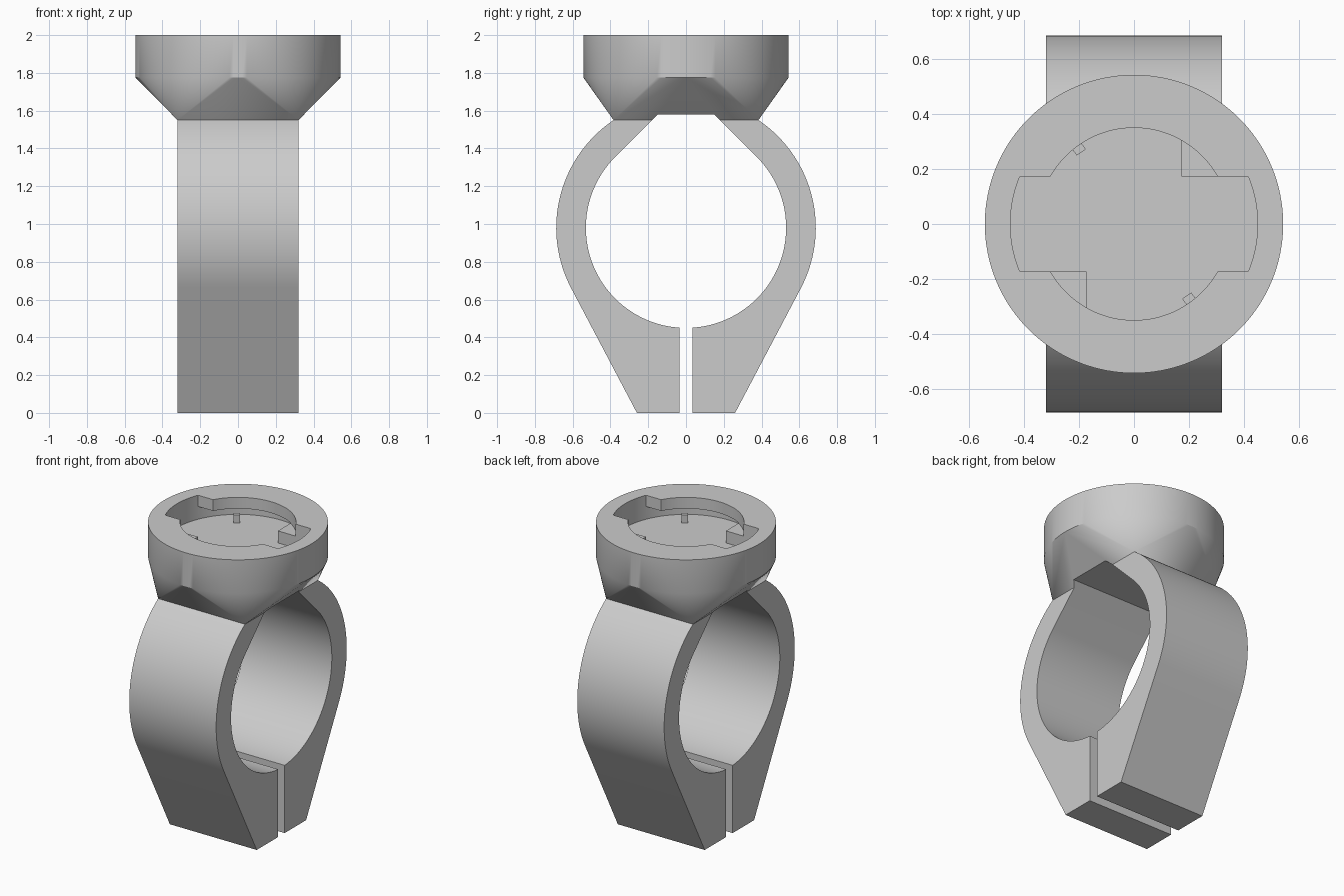
import bpy, bmesh
from math import sin, cos, asin, acos, sqrt, radians, degrees, pi

cube = bpy.data.objects.get("Cube")
if cube:
    bpy.data.objects.remove(cube, do_unlink=True)

grey = bpy.data.materials.new("matte grey")
grey.use_nodes = True
COLOUR = (0.6, 0.6, 0.6, 1)
grey.diffuse_color = COLOUR
grey.node_tree.nodes["Principled BSDF"].inputs["Base Color"].default_value = COLOUR


def arc(radius, start, end, steps, centre=(0, 0)):
    """Points on an arc, angles in degrees."""
    angles = [radians(start + (end - start) * i / steps) for i in range(steps + 1)]
    return [(centre[0] + radius * cos(a), centre[1] + radius * sin(a)) for a in angles]


def add_prism(bm, points, place, lo, hi):
    """Extrude a 2D outline between two levels; place maps (u, v, level) to xyz."""
    rings = [[bm.verts.new(place(u, v, w)) for u, v in points] for w in (lo, hi)]
    bm.faces.new(rings[0])
    bm.faces.new(rings[1])
    n = len(points)
    for i in range(n):
        j = (i + 1) % n
        bm.faces.new((rings[0][i], rings[0][j], rings[1][j], rings[1][i]))


def finish(bm, name):
    bmesh.ops.recalc_face_normals(bm, faces=bm.faces)
    mesh = bpy.data.meshes.new(name)
    bm.to_mesh(mesh)
    bm.free()
    obj = bpy.data.objects.new(name, mesh)
    bpy.context.collection.objects.link(obj)
    mesh.materials.append(grey)
    return obj


def activate(obj):
    bpy.ops.object.select_all(action="DESELECT")
    obj.select_set(True)
    bpy.context.view_layer.objects.active = obj


def cut(obj, points, place, lo, hi):
    bm = bmesh.new()
    add_prism(bm, points, place, lo, hi)
    cutter = finish(bm, "cutter")
    cutter.hide_render = True
    mod = obj.modifiers.new("cut", "BOOLEAN")
    mod.operation = "DIFFERENCE"
    mod.solver = "EXACT"
    mod.object = cutter
    activate(obj)
    bpy.ops.object.modifier_apply(modifier=mod.name)
    bpy.data.objects.remove(cutter, do_unlink=True)


def along_x(u, v, w):
    return (w, u, v)


def along_z(u, v, w):
    return (u, v, w)


HALF_WIDTH = 0.32
MID = 0.98                      # height of the ring centre
OUTER, INNER = 0.687, 0.53
SEAT, ROOF, GAP = 1.55, 1.58, 0.034

# Clamp: two mirrored halves with a slit between the jaws
seat_y = sqrt(OUTER ** 2 - (SEAT - MID) ** 2)
top_angle = degrees(asin((SEAT - MID) / OUTER))
slit_angle = -degrees(acos(GAP / INNER))
chamfer_sum = MID + INNER * sqrt(2)   # 45 degree roof line: y + z
half = [(GAP, 0), (0.26, 0)]
half += arc(OUTER, -28, top_angle, 40, (0, MID))
half += [(chamfer_sum - SEAT, SEAT)]
half += arc(INNER, 45, slit_angle, 60, (0, MID))
bm = bmesh.new()
for side in (1, -1):
    add_prism(bm, [(side * y, z) for y, z in half], along_x, -HALF_WIDTH, HALF_WIDTH)
clamp = finish(bm, "clamp_ring")

# Head: round drum lofted down to the rectangular seat
RADIUS, SHOULDER, TOP = 0.543, 1.775, 2.0
a = degrees(asin(0.18 / RADIUS))          # where side facets end
b = 90 - degrees(asin(0.07 / RADIUS))     # where front and back facets begin
outline, corner_arcs = [], []
for start, end, steps in ((a, b, 24), (b, 180 - b, 6), (180 - b, 180 - a, 24),
                          (180 - a, 180 + a, 14), (180 + a, 180 + b, 24),
                          (180 + b, 360 - b, 6), (360 - b, 360 - a, 24),
                          (360 - a, 360 + a, 14)):
    corner_arcs.append((len(outline), steps))
    outline += arc(RADIUS, start, end, steps)[:-1]
bm = bmesh.new()
low = [bm.verts.new((x, y, SHOULDER)) for x, y in outline]
high = [bm.verts.new((x, y, TOP)) for x, y in outline]
corners = [bm.verts.new((sx * HALF_WIDTH, sy * seat_y, SEAT))
           for sx, sy in ((1, 1), (-1, 1), (-1, -1), (1, -1))]
n = len(outline)
for i in range(n):
    j = (i + 1) % n
    bm.faces.new((low[i], low[j], high[j], high[i]))
bm.faces.new(high)
bm.faces.new(corners)
for k, (first, steps) in enumerate(corner_arcs):
    c = corners[k // 2]
    if k % 2 == 0:                        # rounded corner fan
        for i in range(first, first + steps):
            bm.faces.new((c, low[i], low[(i + 1) % n]))
    else:                                 # facet above one seat edge
        d = corners[(k // 2 + 1) % 4]
        mid = first + steps // 2
        for i in range(first, first + steps):
            bm.faces.new((c if i < mid else d, low[i], low[(i + 1) % n]))
        bm.faces.new((c, low[mid], d))
head = finish(bm, "mount_head")

# Roof of the ring opening, cut into the underside of the head
roof_y = chamfer_sum - ROOF
cut(head, [(-roof_y, ROOF), (roof_y, ROOF), (roof_y + 0.2, ROOF - 0.2),
           (-roof_y - 0.2, ROOF - 0.2)], along_x, -1, 1)

# Entry slot: round hole with two wings
HOLE, WING, TAB = 0.35, 0.45, 0.173
w = degrees(asin(TAB / WING))
h = degrees(asin(TAB / HOLE))
slot = (arc(WING, -w, w, 16) + arc(HOLE, h, 180 - h, 40)
        + arc(WING, 180 - w, 180 + w, 16) + arc(HOLE, 180 + h, 360 - h, 40))
cut(head, slot, along_z, 1.92, 2.2)

# Undercut beneath the lip, leaving two rotation stops
s = degrees(acos(TAB / WING))
undercut = (arc(WING, s, 180 + w, 48) + [(-TAB, -TAB)]
            + arc(WING, 180 + s, 360 + w, 48) + [(TAB, TAB)])
cut(head, undercut, along_z, 1.84, 1.925)

# Small locking pins on the pocket floor
bm = bmesh.new()
for side in (1, -1):
    t = radians(35)
    pin = [(side * (-0.2 + u * cos(t) - v * sin(t)), side * (0.272 + u * sin(t) + v * cos(t)))
           for u, v in ((-0.02, -0.014), (0.02, -0.014), (0.02, 0.014), (-0.02, 0.014))]
    add_prism(bm, pin, along_z, 1.835, 1.895)
finish(bm, "locking_pins")

for obj in (clamp, head):
    activate(obj)
    bpy.ops.object.shade_smooth_by_angle(angle=radians(30))
